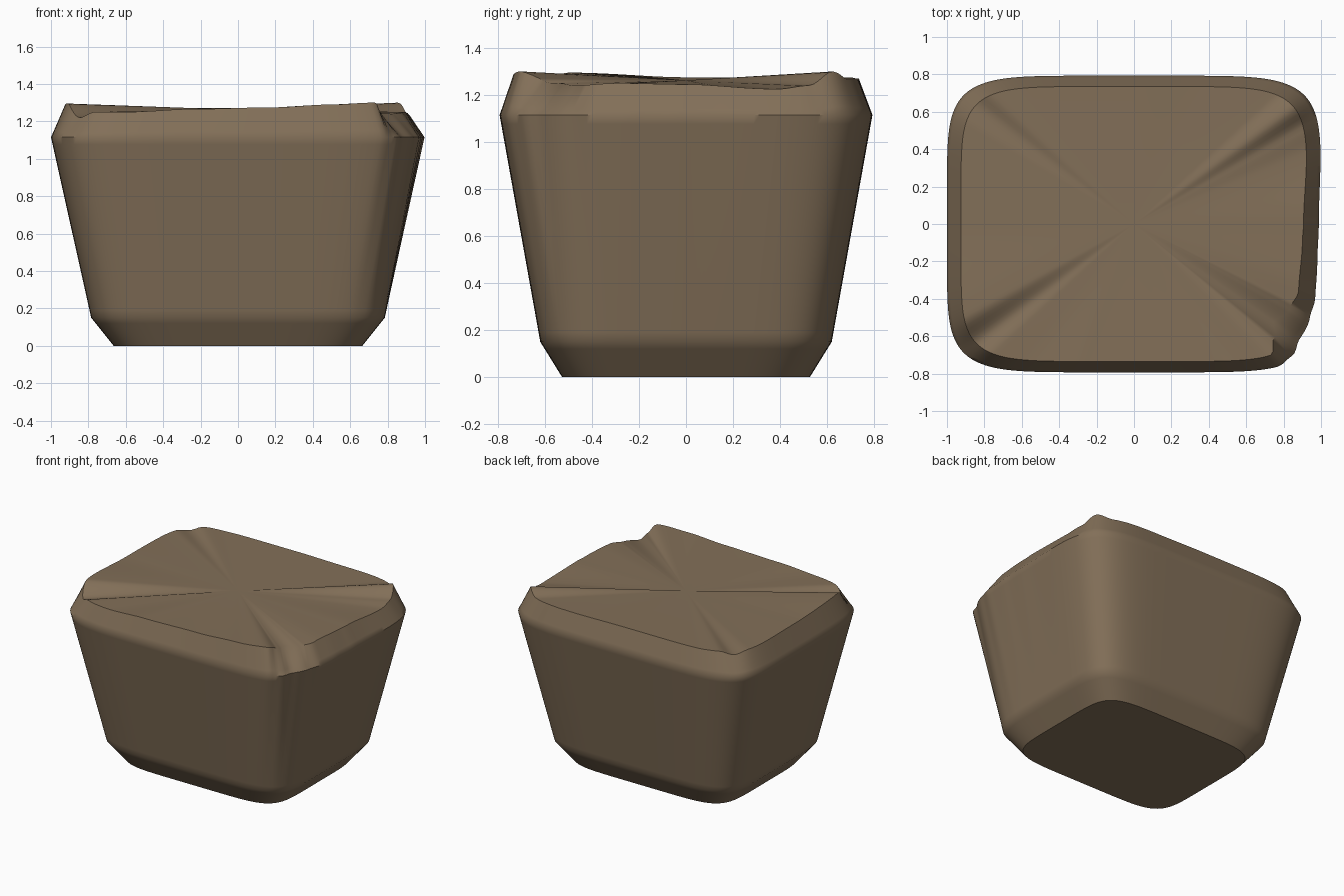
import bpy, bmesh
from math import cos, sin, radians

cube = bpy.data.objects.get("Cube")
if cube:
    bpy.data.objects.remove(cube, do_unlink=True)

SEGMENTS = 288

# Profiles around the block: (angle in degrees, value)
RIM_HEIGHT = [(0, 1.245), (23, 1.225), (30, 1.24), (36, 1.3), (42, 1.265), (60, 1.265),
              (90, 1.27), (130, 1.27), (138, 1.275), (143, 1.25), (149, 1.27), (180, 1.275),
              (209, 1.295), (217, 1.22), (222, 1.25), (230, 1.25), (250, 1.265),
              (285, 1.275), (305, 1.29), (316, 1.3), (323, 1.25), (330, 1.24),
              (342, 1.25), (360, 1.245)]
RIM_CHIP = [(0, .98), (25, 1), (316, 1), (321, .92), (325, .862), (331, .912),
            (338, .954), (354, .973), (360, .98)]
SHOULDER_CHIP = [(0, .988), (25, 1), (315, 1), (320, .975), (325, .942), (332, .954),
                 (338, .972), (348, .98), (360, .988)]


def lookup(table, angle):
    """Eased interpolation in an angle table."""
    for (a0, v0), (a1, v1) in zip(table, table[1:]):
        if a0 <= angle <= a1:
            t = (angle - a0) / (a1 - a0)
            return v0 + (v1 - v0) * t * t * (3 - 2 * t)


def rounded_point(angle, half_x, half_y, scale, z):
    """Point on a soft-cornered rectangle at a polar angle."""
    c, s = cos(radians(angle)), sin(radians(angle))
    r = scale * (abs(c / half_x) ** 6 + abs(s / half_y) ** 6) ** (-1 / 6)
    return (r * c, r * s, z)


def mix(a, b, t):
    return tuple(p + (q - p) * t for p, q in zip(a, b))


def column(angle):
    """One vertical outline of the block, foot to rim."""
    foot = rounded_point(angle, .665, .527, 1, 0)
    ankle = rounded_point(angle, .785, .62, 1, .15)
    shoulder = rounded_point(angle, 1, .793, lookup(SHOULDER_CHIP, angle), 1.115)
    rim = rounded_point(angle, .925, .735, lookup(RIM_CHIP, angle), lookup(RIM_HEIGHT, angle))
    return [foot, mix(foot, ankle, .8), ankle, mix(ankle, shoulder, .04),
            mix(ankle, shoulder, .5), mix(ankle, shoulder, .96),
            shoulder, mix(shoulder, rim, .2), rim]


# Stone block: side skin, flat base and a creased top fanning from the centre
bm = bmesh.new()
columns = [[bm.verts.new(p) for p in column(i * 360 / SEGMENTS)] for i in range(SEGMENTS)]
centre = bm.verts.new((0, 0, 1.262))
for i, left in enumerate(columns):
    right = columns[(i + 1) % SEGMENTS]
    for k in range(len(left) - 1):
        bm.faces.new((left[k], right[k], right[k + 1], left[k + 1]))
    bm.faces.new((left[-1], right[-1], centre))
bm.faces.new([c[0] for c in reversed(columns)])
mesh = bpy.data.meshes.new("stone_block")
bm.to_mesh(mesh)
bm.free()
block = bpy.data.objects.new("stone_block", mesh)
bpy.context.collection.objects.link(block)

# Earthy brown
brown = bpy.data.materials.new("earth_brown")
brown.use_nodes = True
colour = (.225, .16, .098, 1)
brown.diffuse_color = colour
shader = next(n for n in brown.node_tree.nodes if n.type == 'BSDF_PRINCIPLED')
shader.inputs["Base Color"].default_value = colour
mesh.materials.append(brown)

bpy.ops.object.select_all(action='DESELECT')
block.select_set(True)
bpy.context.view_layer.objects.active = block
bpy.ops.object.shade_smooth_by_angle(angle=radians(46))
